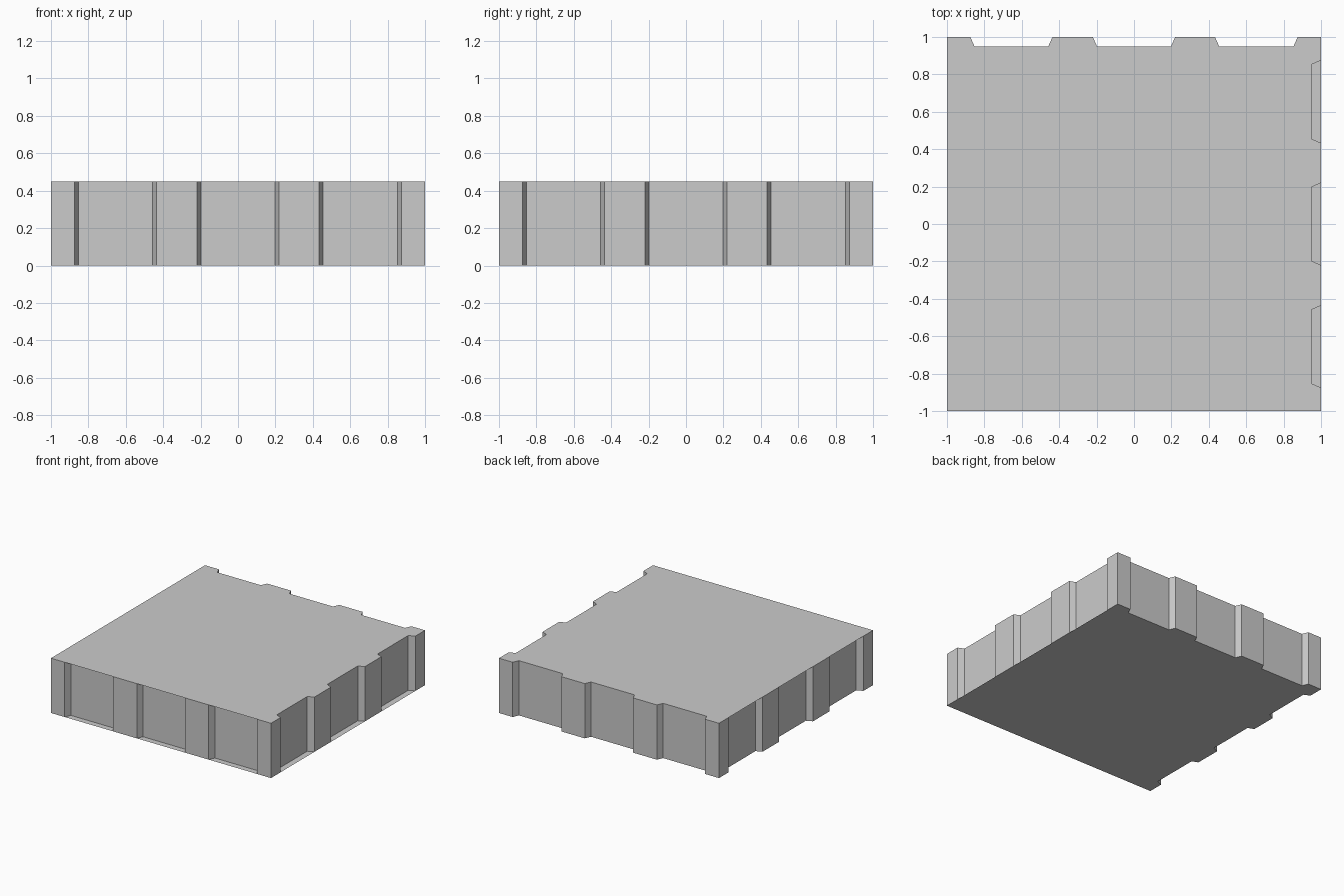
import bpy
import bmesh

cube = bpy.data.objects.get("Cube")
if cube:
    bpy.data.objects.remove(cube, do_unlink=True)

HEIGHT = 0.45
DEPTH = 0.05     # recess depth
SLANT = 0.022    # run of each slanted recess side
RECESSES = [(-0.875, -0.436), (-0.22, 0.22), (0.433, 0.875)]

# Colour
grey = bpy.data.materials.new("concrete_grey")
grey.use_nodes = True
color = (0.6, 0.6, 0.6, 1)
grey.diffuse_color = color
grey.node_tree.nodes["Principled BSDF"].inputs["Base Color"].default_value = color


def to_plan(side, t, inset):
    """Turn a position along a side into plan coordinates."""
    e = 1 - inset
    return {"front": (t, -e), "right": (e, t), "back": (t, e), "left": (-e, t)}[side]


def outline(notched):
    """Walk round the square, stepping into the recesses of the notched sides."""
    points = []
    for side in ("front", "right", "back", "left"):
        run = [(-1, 0)]
        if side in notched:
            for a, b in RECESSES:
                run += [(a, 0), (a + SLANT, DEPTH), (b - SLANT, DEPTH), (b, 0)]
        run.append((1, 0))
        if side in ("back", "left"):
            run.reverse()
        points += [to_plan(side, t, inset) for t, inset in run[:-1]]
    return points


def finish(name, bm):
    mesh = bpy.data.meshes.new(name)
    bm.to_mesh(mesh)
    bm.free()
    mesh.materials.append(grey)
    obj = bpy.data.objects.new(name, mesh)
    bpy.context.collection.objects.link(obj)


def plate(name, notched, z, up):
    bm = bmesh.new()
    ring = [bm.verts.new((x, y, z)) for x, y in outline(notched)]
    bm.faces.new(ring if up else ring[::-1])
    finish(name, bm)


# Recessed walls on all four sides
bm = bmesh.new()
plan = outline(("front", "right", "back", "left"))
low = [bm.verts.new((x, y, 0)) for x, y in plan]
high = [bm.verts.new((x, y, HEIGHT)) for x, y in plan]
for i in range(len(plan)):
    j = (i + 1) % len(plan)
    bm.faces.new((low[i], low[j], high[j], high[i]))
finish("side_walls", bm)

# Top and bottom sheets, each covering the recesses of two sides
plate("top_sheet", ("right", "back"), HEIGHT, True)
plate("bottom_sheet", ("back", "left"), 0, False)
